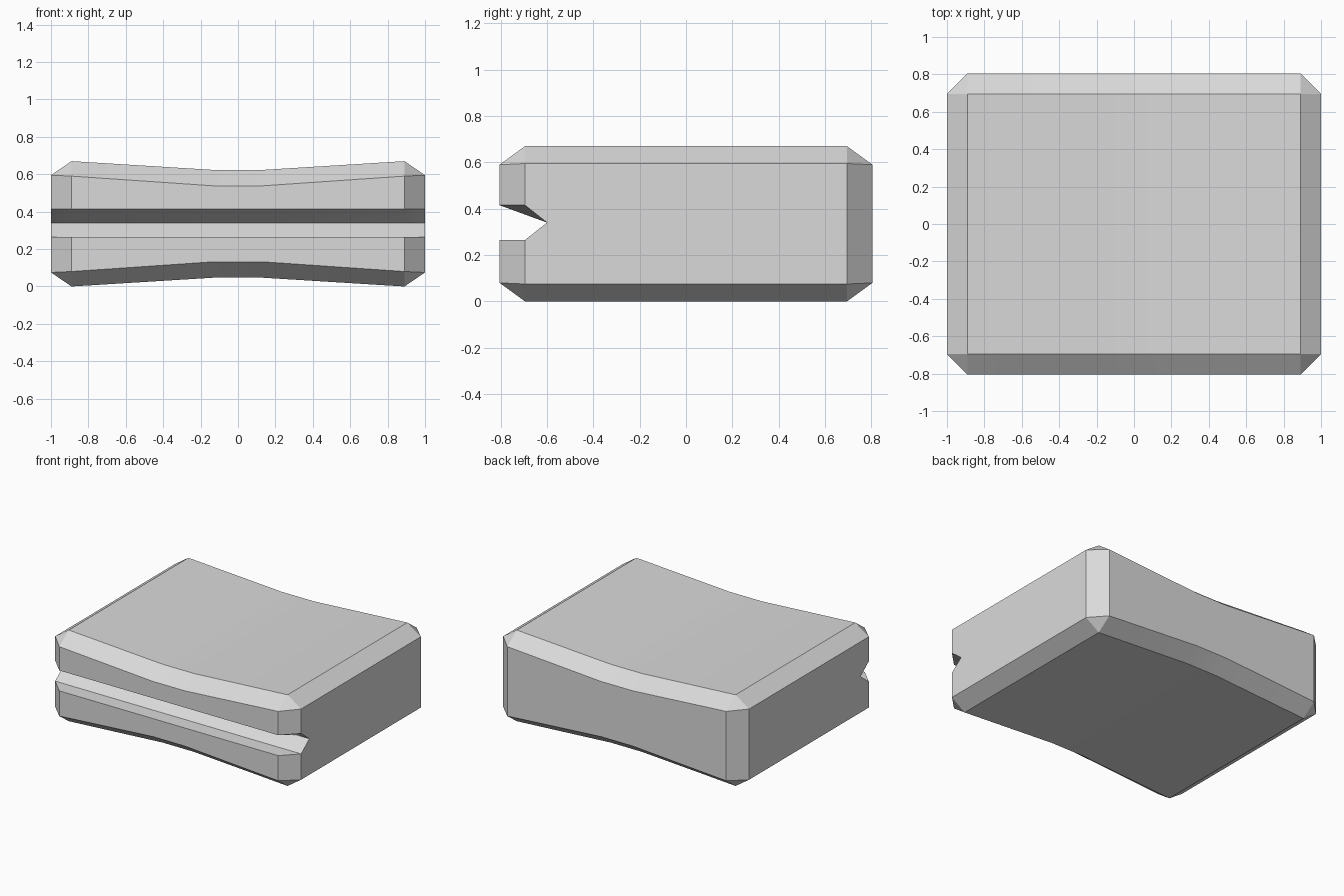
import bpy, bmesh, math

cube = bpy.data.objects.get("Cube")
if cube:
    bpy.data.objects.remove(cube, do_unlink=True)

MID, WIDE, INNER = 0.335, 0.805, 0.695

grey = bpy.data.materials.new("plain_grey")
grey.use_nodes = True
colour = (0.7, 0.7, 0.7, 1)
grey.diffuse_color = colour
grey.node_tree.nodes["Principled BSDF"].inputs["Base Color"].default_value = colour


def section(x, outer, flat, edge):
    """Cross-section: outer half depth, half height of flats and of side edges."""
    top, bottom = MID + flat, MID - flat
    high, low = MID + edge, MID - edge
    return [(x, y, z) for y, z in (
        # front wall with its groove
        (-outer, low), (-outer, 0.265), (-INNER, 0.265), (-0.6, 0.34),
        (-outer, 0.415), (-outer, high),
        # top, back wall and bottom
        (-INNER, top), (INNER, top), (outer, high),
        (outer, low), (INNER, bottom), (-INNER, bottom))]


# Stations across the width: bevelled ends and a pinched waist
half = [(1.0, INNER, 0.26, 0.26), (0.89, WIDE, 0.335, 0.255), (0.13, WIDE, 0.288, 0.203)]
stations = [(-x, *rest) for x, *rest in half] + half[::-1]

bm = bmesh.new()
rings = [[bm.verts.new(p) for p in section(*s)] for s in stations]
for a, b in zip(rings, rings[1:]):
    for i in range(len(a)):
        j = (i + 1) % len(a)
        bm.faces.new((a[i], a[j], b[j], b[i]))
bm.faces.new(rings[0])
bm.faces.new(rings[-1])

# Collapse the corner quads into bevel triangles
bmesh.ops.remove_doubles(bm, verts=bm.verts, dist=0.0005)
bmesh.ops.recalc_face_normals(bm, faces=bm.faces)

mesh = bpy.data.meshes.new("grooved_block")
bm.to_mesh(mesh)
bm.free()
mesh.materials.append(grey)
block = bpy.data.objects.new("grooved_block", mesh)
bpy.context.collection.objects.link(block)

# Soften the gentle waist while keeping bevels crisp
bpy.ops.object.select_all(action="DESELECT")
block.select_set(True)
bpy.context.view_layer.objects.active = block
bpy.ops.object.shade_smooth_by_angle(angle=math.radians(20))
